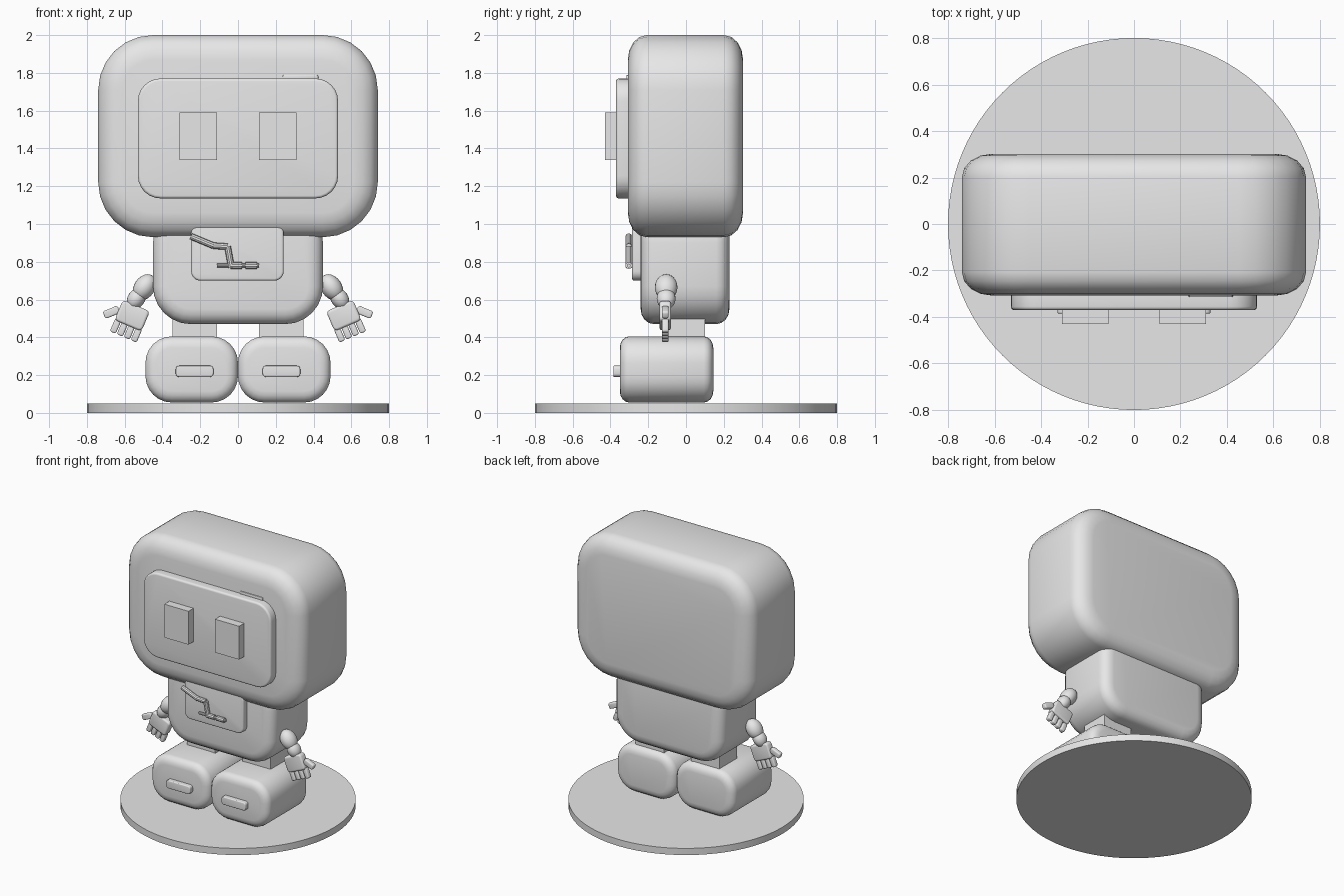
import bpy, bmesh, math
from mathutils import Vector, Matrix

if "Cube" in bpy.data.objects:
    bpy.data.objects.remove(bpy.data.objects["Cube"], do_unlink=True)

grey = bpy.data.materials.new("plain grey")
grey.use_nodes = True
grey.diffuse_color = (0.8, 0.8, 0.8, 1)
grey.node_tree.nodes["Principled BSDF"].inputs["Base Color"].default_value = (0.8, 0.8, 0.8, 1)


def finish(name, bm, loc=(0, 0, 0), turn=0):
    bmesh.ops.recalc_face_normals(bm, faces=bm.faces)
    mesh = bpy.data.meshes.new(name)
    bm.to_mesh(mesh)
    bm.free()
    mesh.materials.append(grey)
    mesh.shade_smooth()
    mesh.set_sharp_from_angle(angle=math.radians(35))
    ob = bpy.data.objects.new(name, mesh)
    ob.location = loc
    ob.rotation_euler.y = turn
    bpy.context.scene.collection.objects.link(ob)
    return ob


def slab(name, loc, size, radius, inset, depth, turn=0, corner=6, steps=4):
    """Rounded rectangle in x and z, thick in y, with softened front and back edges."""
    w, d, h = (v / 2 for v in size)
    bm = bmesh.new()
    arcs = [math.pi / 2 * i / steps for i in range(steps + 1)]
    half = [(inset * (1 - math.sin(a)), d - depth * (1 - math.cos(a))) for a in arcs]
    profile = [(i, -y) for i, y in half] + [(i, y) for i, y in reversed(half)]
    rings = []
    for ins, y in profile:
        r = radius - ins
        ring = []
        for q, (sx, sz) in enumerate([(1, 1), (-1, 1), (-1, -1), (1, -1)]):
            for k in range(corner + 1):
                a = math.pi / 2 * (q + k / corner)
                ring.append(bm.verts.new((sx * (w - radius) + r * math.cos(a), y,
                                          sz * (h - radius) + r * math.sin(a))))
        rings.append(ring)
    for a, b in zip(rings, rings[1:]):
        for i in range(len(a)):
            j = (i + 1) % len(a)
            bm.faces.new((a[i], a[j], b[j], b[i]))
    bm.faces.new(rings[0])
    bm.faces.new(rings[-1])
    return finish(name, bm, loc, turn)


def box(name, loc, size):
    bm = bmesh.new()
    bmesh.ops.create_cube(bm, size=1, matrix=Matrix.Diagonal((*size, 1)))
    return finish(name, bm, loc)


def rod(name, start, end, radius, sides=10):
    a, b = Vector(start), Vector(end)
    way = b - a
    bm = bmesh.new()
    bmesh.ops.create_cone(bm, cap_ends=True, segments=sides, radius1=radius,
                          radius2=radius, depth=way.length)
    bm.transform(Matrix.Translation((a + b) / 2) @ way.to_track_quat('Z', 'Y').to_matrix().to_4x4())
    return finish(name, bm)


def ellipsoid(name, loc, radii, turn):
    bm = bmesh.new()
    bmesh.ops.create_uvsphere(bm, u_segments=20, v_segments=12, radius=1,
                              matrix=Matrix.Diagonal((*radii, 1)))
    return finish(name, bm, loc, turn)


# Round stand
bm = bmesh.new()
bmesh.ops.create_cone(bm, cap_ends=True, segments=96, radius1=0.8, radius2=0.8, depth=0.05)
finish("stand", bm, (0, 0, 0.025))

# Head, screen and top button
slab("head", (0, -0.003, 1.465), (1.48, 0.61, 1.07), 0.29, 0.13, 0.1)
slab("face_screen", (0, -0.32, 1.453), (1.06, 0.1, 0.635), 0.12, 0.015, 0.015)
slab("screen_button", (0.33, -0.3, 1.775), (0.19, 0.03, 0.03), 0.01, 0.004, 0.004, corner=2, steps=2)

# Torso and chest panel
slab("torso", (0, -0.005, 0.785), (0.9, 0.47, 0.63), 0.2, 0.08, 0.07)
slab("chest_panel", (-0.003, -0.24, 0.85), (0.49, 0.09, 0.3), 0.05, 0.012, 0.012)

# Bent lever on the chest
path = [(-0.25, 0.935), (-0.13, 0.885), (-0.055, 0.88), (-0.035, 0.77)]
for i, (p, q) in enumerate(zip(path, path[1:])):
    rod(f"lever_part_{i + 1}", (p[0], -0.303, p[1]), (q[0], -0.303, q[1]), 0.017)
rod("lever_handle", (-0.11, -0.303, 0.78), (0.11, -0.303, 0.78), 0.01)
for name, x in (("lever_inner_grip", -0.01), ("lever_outer_grip", 0.07)):
    rod(name, (x - 0.03, -0.303, 0.78), (x + 0.03, -0.303, 0.78), 0.018)

# Mirrored parts
for side, s in (("left", 1), ("right", -1)):
    box(f"{side}_eye", (s * 0.21, -0.39, 1.465), (0.2, 0.08, 0.25))
    box(f"{side}_leg", (s * 0.23, -0.005, 0.45), (0.235, 0.21, 0.2))
    slab(f"{side}_foot", (s * 0.245, -0.103, 0.23), (0.49, 0.495, 0.35), 0.14, 0.06, 0.05)
    slab(f"{side}_foot_bar", (s * 0.23, -0.355, 0.22), (0.2, 0.06, 0.06), 0.018, 0.006, 0.006, corner=3)

    # Arm
    ellipsoid(f"{side}_upper_arm", (s * 0.495, -0.105, 0.665), (0.055, 0.06, 0.075), -s * 0.6)
    ellipsoid(f"{side}_forearm", (s * 0.538, -0.105, 0.605), (0.046, 0.05, 0.06), -s * 0.6)

    # Hand: palm, four fingers and a thumb
    turn = -s * 0.4
    palm = Vector((s * 0.56, -0.11, 0.515))
    spin = Matrix.Rotation(turn, 3, 'Y')
    slab(f"{side}_palm", palm, (0.155, 0.06, 0.115), 0.02, 0.012, 0.012, turn, 3, 3)
    for i in range(4):
        at = palm + spin @ Vector((s * (i - 1.5) * 0.04, 0, -0.085))
        slab(f"{side}_finger_{i + 1}", at, (0.034, 0.036, 0.075), 0.011, 0.008, 0.008, turn, 3, 3)
    slab(f"{side}_thumb", (s * 0.67, -0.11, 0.533), (0.085, 0.036, 0.042),
         0.012, 0.008, 0.008, -turn, 3, 3)
